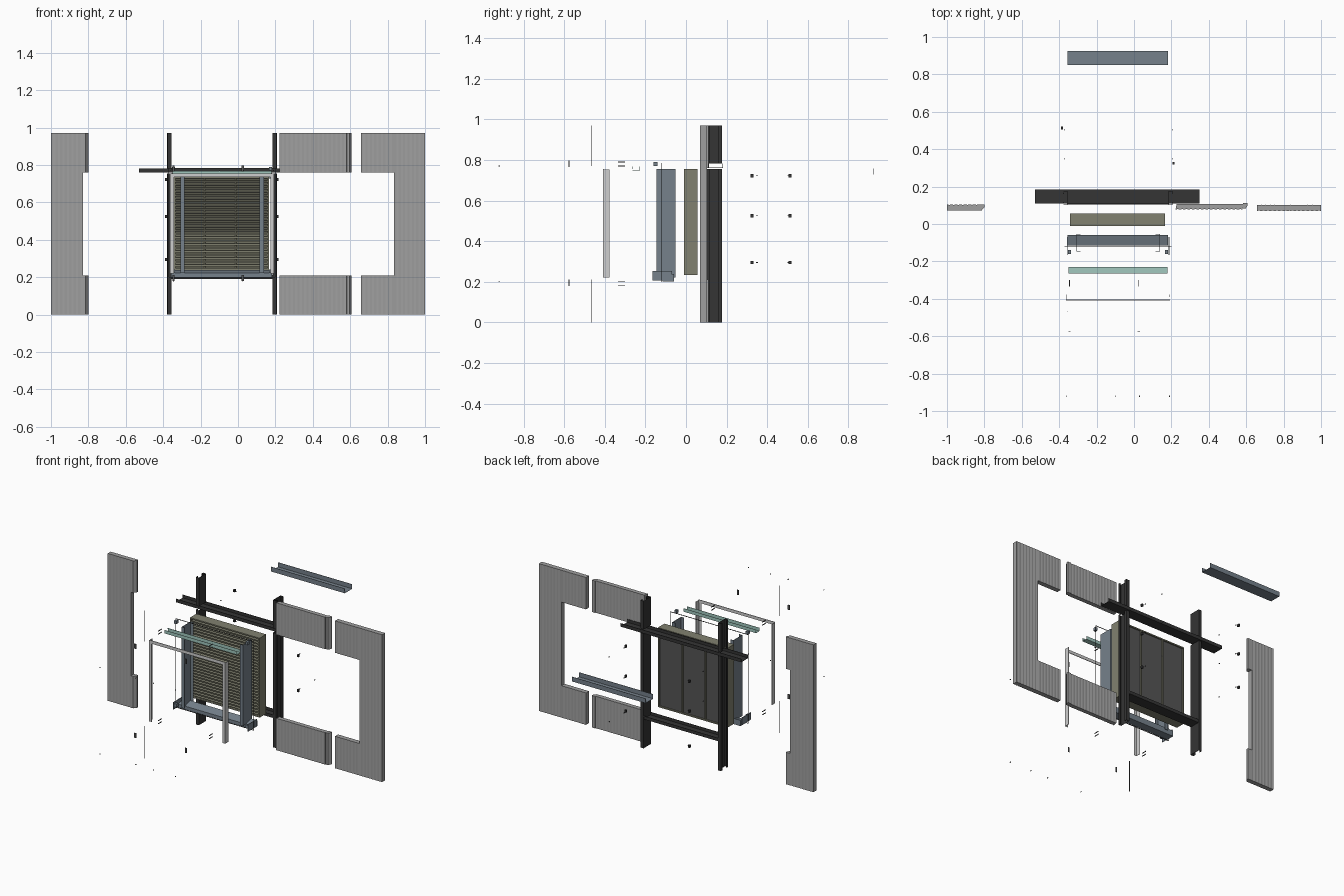
import bpy
import bmesh
from mathutils import Vector

cube = bpy.data.objects.get("Cube")
if cube:
    bpy.data.objects.remove(cube)


def material(name, rgb):
    m = bpy.data.materials.new(name)
    m.use_nodes = True
    m.diffuse_color = (*rgb, 1)
    m.node_tree.nodes["Principled BSDF"].inputs["Base Color"].default_value = (*rgb, 1)
    return m


GREY = material("panel grey", (0.35, 0.35, 0.35))
BLACK = material("steel black", (0.035, 0.035, 0.035))
BLUE = material("slate blue", (0.18, 0.22, 0.26))
OLIVE = material("louver olive", (0.22, 0.22, 0.16))
TEAL = material("flashing teal", (0.36, 0.58, 0.52))
LIGHT = material("trim light grey", (0.62, 0.62, 0.62))
HARDWARE = material("hardware dark grey", (0.09, 0.09, 0.09))


def finish(name, bm, mat):
    bmesh.ops.recalc_face_normals(bm, faces=bm.faces)
    mesh = bpy.data.meshes.new(name)
    bm.to_mesh(mesh)
    bm.free()
    mesh.materials.append(mat)
    obj = bpy.data.objects.new(name, mesh)
    bpy.context.collection.objects.link(obj)
    return obj


def add_box(bm, x, y, z):
    """Add a box given (low, high) ranges on each axis."""
    verts = bmesh.ops.create_cube(bm, size=1)["verts"]
    for v in verts:
        v.co = Vector([(a + b) / 2 + c * (b - a) for (a, b), c in zip((x, y, z), v.co)])


def boxes(name, parts, mat):
    bm = bmesh.new()
    for part in parts:
        add_box(bm, *part)
    return finish(name, bm, mat)


def prism(name, profile, axis, spans, mat, thickness=0.0):
    """Extrude a section along x or z; a thickness makes it folded sheet metal."""
    bm = bmesh.new()
    for lo, hi in spans:
        ends = []
        for t in (lo, hi):
            ends.append([bm.verts.new((t, a, b) if axis == "x" else (a, b, t)) for a, b in profile])
        n = len(profile)
        for i in range(n - 1 if thickness else n):
            j = (i + 1) % n
            bm.faces.new((ends[0][i], ends[0][j], ends[1][j], ends[1][i]))
        if not thickness:
            bm.faces.new(ends[0])
            bm.faces.new(ends[1])
    obj = finish(name, bm, mat)
    if thickness:
        mod = obj.modifiers.new("sheet", "SOLIDIFY")
        mod.thickness = thickness
        mod.offset = 0
    return obj


def ribbed(x0, x1, y0, y1, slant=0.0):
    """Wall panel section with shallow vertical ribs and slanted ends."""
    count = max(2, round((x1 - x0) / 0.012))
    xs = [x0 + (x1 - x0) * i / count for i in range(count + 1)]
    front = [(x, y0 + 0.0015 * (i % 2)) for i, x in enumerate(xs)]
    back = [(x + slant, y1 - 0.0015 * (i % 2)) for i, x in enumerate(xs)]
    return front + back[::-1]


# Wall panels around the opening
TOP, HEAD, SILL = 0.97, 0.76, 0.21
full, upper, lower = (0, TOP), (HEAD, TOP), (0, SILL)
prism("left_panel_body", ribbed(-1, -0.83, 0.072, 0.104), "z", [full], GREY)
prism("left_panel_returns", [(-0.83, 0.072), (-0.815, 0.072), (-0.80, 0.09), (-0.80, 0.104), (-0.83, 0.104)],
      "z", [upper, lower], GREY)
prism("middle_panels", ribbed(0.222, 0.58, 0.078, 0.108, 0.006), "z", [upper, lower], GREY)
prism("middle_panel_tongues", [(0.583, 0.082), (0.597, 0.082), (0.608, 0.1), (0.608, 0.112), (0.583, 0.112)],
      "z", [upper, lower], GREY)
prism("right_panel_body", ribbed(0.835, 1, 0.07, 0.103), "z", [full], GREY)
prism("right_panel_arms", ribbed(0.657, 0.835, 0.07, 0.103), "z", [upper, lower], GREY)

# Structural steel: lipped studs and tracks
for side, outer, inner in (("right", -0.377, -0.357), ("left", 0.206, 0.186)):
    lip = outer
    stud = [(lip, 0.118), (lip, 0.102), (inner, 0.102), (inner, 0.176), (lip, 0.176), (lip, 0.16)]
    prism(side + "_stud", stud, "z", [(0, 0.755), (0.782, TOP)], BLACK, 0.003)


def channel(y0, y1, z0, z1):
    return [(y0, z1), (y0, z0), (y1, z0), (y1, z1)]


prism("header_track", channel(0.112, 0.182, 0.761, 0.782), "x", [(-0.53, 0.35)], BLACK, 0.003)
prism("sill_track", channel(0.105, 0.174, 0.192, 0.212), "x", [(-0.357, 0.186)], BLACK, 0.003)

# Louver: box frame, sloped blades and rear mullions
X0, X1, Y0, Y1, Z0, Z1 = -0.343, 0.165, -0.01, 0.057, 0.232, 0.755
W = 0.008
boxes("louver_frame", [
    ((X0, X0 + W), (Y0, Y1), (Z0, Z1)),
    ((X1 - W, X1), (Y0, Y1), (Z0, Z1)),
    ((X0, X1), (Y0, Y1), (Z0, Z0 + W)),
    ((X0, X1), (Y0, Y1), (Z1 - W, Z1)),
], OLIVE)
boxes("louver_mullions", [((x - 0.004, x + 0.004), (0.02, Y1), (Z0, Z1)) for x in (-0.178, -0.012)], OLIVE)
BLADES = 27
pitch = (Z1 - Z0 - 2 * W) / BLADES
blade = [(Y0 + 0.002, 0.008), (Y0 + 0.002, 0), (0.042, 0.016)]
bm_blades = prism("louver_blades", blade, "x", [(X0 + W, X1 - W)], OLIVE, 0.002)
array = bm_blades.modifiers.new("rows", "ARRAY")
array.count = BLADES
array.use_relative_offset = False
array.use_constant_offset = True
array.constant_offset_displace = (0, 0, pitch)
bm_blades.location.z = Z0 + W
boxes("insect_screen", [((X0 + W, X1 - W), (0.046, 0.048), (Z0, Z1))], HARDWARE)

# Blue receptor frame
for side, web, lip in (("right", -0.307, -0.286), ("left", 0.137, 0.116)):
    prism(side + "_jamb", [(lip, -0.145), (web, -0.145), (web, -0.054), (lip, -0.054)],
          "z", [(0.222, 0.755)], BLUE, 0.003)
prism("sill_receptor", [(-0.06, 0.2), (-0.06, 0.238), (-0.115, 0.222), (-0.115, 0.2)],
      "x", [(-0.355, 0.183)], BLUE)
boxes("sill_end_dams", [((x - 0.002, x + 0.002), (-0.165, -0.07), (0.205, 0.252)) for x in (-0.357, 0.187)], BLUE)
boxes("corner_clips", [((x - 0.008, x + 0.008), (-0.16, -0.14), (z, z + 0.02))
                       for x in (-0.345, 0.175) for z in (0.222, 0.77)], BLUE)
prism("head_receptor", channel(0.85, 0.925, 0.728, 0.758), "x", [(-0.355, 0.183)], BLUE, 0.002)

# Teal head flashing
prism("head_flashing", channel(-0.264, -0.23, 0.747, 0.768), "x", [(-0.35, 0.178)], TEAL, 0.002)

# Light perimeter trim
for side, face, web in (("right", -0.343, -0.362), ("left", 0.173, 0.192)):
    prism(side + "_trim", [(face, -0.408), (web, -0.408), (web, -0.376)], "z", [(0.22, 0.752)], LIGHT, 0.002)
boxes("top_trim", [((-0.362, 0.192), (-0.409, -0.405), (0.735, 0.755))], LIGHT)

# Sealant beads
T = 0.0015
left, right, low, high = -0.37, 0.198, 0.2, 0.783
boxes("perimeter_bead", [
    ((left, right), (-0.121, -0.118), (high - T, high + T)),
    ((left, right), (-0.121, -0.118), (low - T, low + T)),
    ((left - T, left + T), (-0.121, -0.118), (low, high)),
    ((right - T, right + T), (-0.121, -0.118), (low, high)),
], BLACK)
boxes("joint_beads", [((-0.358, -0.355), (-0.468, -0.465), span) for span in ((0, 0.21), (0.77, TOP))], HARDWARE)

# Small fixings
rows = (0.295, 0.525, 0.722)
boxes("left_anchors", [((0.206, 0.217), (0.318, 0.332), (z - 0.008, z + 0.008)) for z in rows], BLACK)
boxes("right_anchors", [((-0.39, -0.38), (0.505, 0.52), (z - 0.008, z + 0.008)) for z in rows], BLACK)
boxes("anchor_screws", [((x - 0.002, x + 0.002), (y, y + 0.008), (z - 0.002, z + 0.002))
                        for x in (-0.37, 0.205) for y in (0.346, 0.5) for z in rows], HARDWARE)
columns = (-0.345, 0.025)
boxes("clip_bolts", [((x - 0.002, x + 0.002), (-0.335, -0.3), (z - 0.002, z + 0.002))
                     for x in columns for z in (0.18, 0.2, 0.77, 0.79)], HARDWARE)
boxes("clip_plates", [((x - 0.006, x + 0.006), (-0.578, -0.574), (z - 0.016, z + 0.016))
                      for x in columns for z in (0.195, 0.782)], HARDWARE)
boxes("front_screws", [((x - 0.002, x + 0.002), (-0.925, -0.917), (z - 0.002, z + 0.002))
                       for x in (-0.36, -0.1, 0.03, 0.19) for z in (0.2, 0.77)], HARDWARE)
